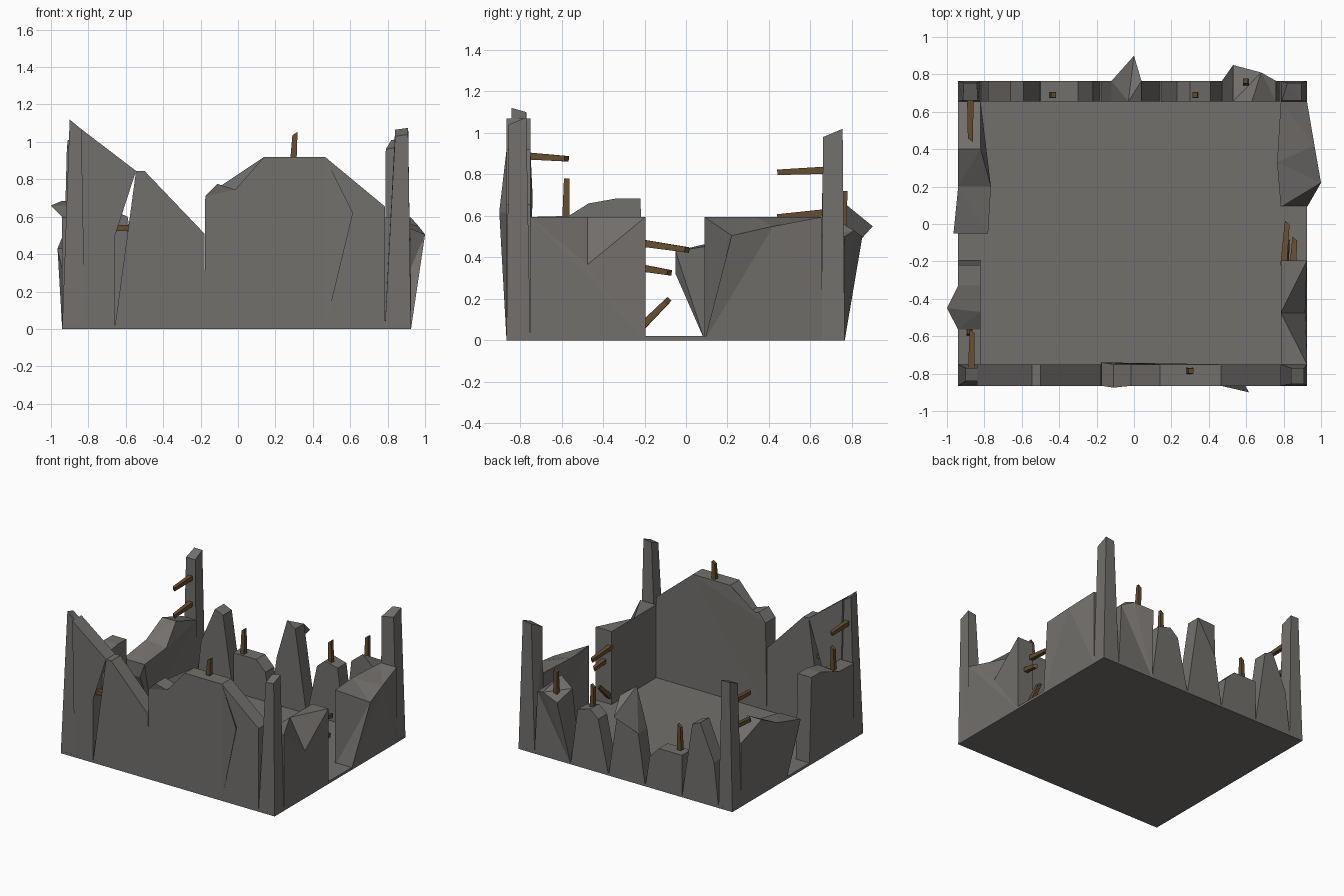
import bpy, bmesh
from mathutils import Vector

def material(name, color):
    m = bpy.data.materials.new(name)
    m.diffuse_color = color
    return m

STONE = material("stone", (0.17, 0.16, 0.15, 1))
WOOD = material("wood", (0.13, 0.075, 0.03, 1))

def finish(bm, name, mat):
    bmesh.ops.recalc_face_normals(bm, faces=bm.faces)
    me = bpy.data.meshes.new(name)
    bm.to_mesh(me)
    bm.free()
    me.materials.append(mat)
    ob = bpy.data.objects.new(name, me)
    bpy.context.collection.objects.link(ob)

def loft(name, low, high, mat):
    """Solid between two matching loops of points."""
    bm = bmesh.new()
    a = [bm.verts.new(p) for p in low]
    b = [bm.verts.new(p) for p in high]
    n = len(a)
    caps = [bm.faces.new(a), bm.faces.new(b)]
    sides = [bm.faces.new((a[i], a[(i + 1) % n], b[(i + 1) % n], b[i])) for i in range(n)]
    bmesh.ops.triangulate(bm, faces=caps if n > 4 else caps + sides)
    if n > 4:
        bmesh.ops.triangulate(bm, faces=[f for f in bm.faces if len(f.verts) > 3])
    finish(bm, name, mat)

# outer and inner plane of each wall, and whether it runs along x
WALLS = {"front": (-0.865, -0.75, True), "back": (0.765, 0.655, True),
         "left": (-0.94, -0.82, False), "right": (0.925, 0.785, False)}

def panel(name, wall, profile, outer={}, inner={}):
    """Broken wall piece; outer / inner replace single corners by (u, depth, z)."""
    o, i, along_x = WALLS[wall]
    def loop(depth, moved):
        pts = []
        for k, (u, z) in enumerate(profile):
            u, d, z = moved.get(k, (u, depth, z))
            pts.append((u, d, z) if along_x else (d, u, z))
        return pts
    loft(f"{wall}_wall_{name}", loop(o, outer), loop(i, inner), STONE)

def post(name, x0, x1, y0, y1, top):
    base = [(x0, y0, 0), (x1, y0, 0), (x1, y1, 0), (x0, y1, 0)]
    loft(name, base, top, STONE)

def beam(name, p, q, w=0.035):
    """Splintered timber from p to q with a slanted, narrower end."""
    p, q = Vector(p), Vector(q)
    d = (q - p).normalized()
    s = d.cross(Vector((0, 0, 1)) if abs(d.z) < 0.8 else Vector((0, 1, 0))).normalized()
    t = d.cross(s)
    sq = [(-1, -1), (1, -1), (1, 1), (-1, 1)]
    low = [p + (s * a + t * b) * w / 2 for a, b in sq]
    high = [q + (s * a + t * b) * w * 0.38 - d * (0.02 if a > 0 else 0) for a, b in sq]
    loft(name, low, high, WOOD)

# Floor slab
post("floor", -0.94, 0.925, -0.865, 0.765,
     [(-0.94, -0.865, 0.02), (0.925, -0.865, 0.02), (0.925, 0.765, 0.02), (-0.94, 0.765, 0.02)])

# Corner posts
post("front_left_post", -0.94, -0.82, -0.865, -0.75,
     [(-0.90, -0.84, 1.12), (-0.84, -0.84, 1.07), (-0.84, -0.77, 1.06), (-0.90, -0.77, 1.10)])
post("front_right_post", 0.785, 0.925, -0.865, -0.75,
     [(0.84, -0.855, 1.03), (0.91, -0.855, 1.04), (0.91, -0.77, 1.075), (0.84, -0.77, 1.065)])
post("back_right_post", 0.785, 0.925, 0.655, 0.765,
     [(0.79, 0.66, 0.96), (0.895, 0.66, 0.98), (0.895, 0.755, 1.02), (0.82, 0.755, 1.01)])
post("back_left_post", -0.94, -0.82, 0.655, 0.765,
     [(-0.915, 0.66, 0.97), (-0.835, 0.66, 0.97), (-0.84, 0.755, 1.01), (-0.91, 0.755, 1.01)])

# Front wall
panel("slope", "front", [(-0.82, 0), (-0.66, 0), (-0.66, 0.65), (-0.545, 0.845), (-0.84, 1.07)])
panel("wedge", "front", [(-0.66, 0), (-0.5, 0), (-0.5, 0.845), (-0.545, 0.845)])
panel("shard", "front", [(-0.5, 0), (-0.18, 0), (-0.18, 0.51), (-0.5, 0.845), (-0.36, 0.49)])
panel("gable", "front", [(-0.18, 0), (0.465, 0), (0.465, 0.92), (0.14, 0.92), (-0.015, 0.745),
      (-0.11, 0.775), (-0.175, 0.71)], {5: (-0.11, -0.875, 0.775)}, {6: (-0.175, -0.74, 0.71)})
panel("end", "front", [(0.465, 0), (0.785, 0), (0.785, 0.655), (0.465, 0.92), (0.53, 0.58)],
      {4: (0.615, -0.9, 0.62)})

# Back wall
panel("end", "back", [(0.785, 0), (0.47, 0), (0.53, 0.54), (0.63, 0.62), (0.76, 0.5)],
      {2: (0.53, 0.85, 0.5), 3: (0.68, 0.81, 0.53)})
panel("stump", "back", [(0.47, 0), (0.14, 0), (0.23, 0.42), (0.30, 0.48), (0.41, 0.45)])
panel("spike", "back", [(0.14, 0), (-0.18, 0), (-0.12, 0.40), (-0.03, 0.71), (0.04, 0.66)],
      {3: (0.0, 0.9, 0.55)})
panel("low", "back", [(-0.18, 0), (-0.5, 0), (-0.5, 0.33), (-0.30, 0.33), (-0.22, 0.25)])
panel("peak", "back", [(-0.5, 0), (-0.82, 0), (-0.78, 0.35), (-0.66, 0.63), (-0.59, 0.60)])

# Left wall
panel("back_part", "left", [(0.655, 0), (0.09, 0), (-0.05, 0.32), (-0.05, 0.43), (0.2, 0.49),
      (0.40, 0.59), (0.655, 0.50)], {3: (-0.05, -0.965, 0.43)},
      {3: (-0.05, -0.78, 0.43), 4: (0.2, -0.765, 0.47)})
panel("front_part", "left", [(-0.195, 0), (-0.75, 0), (-0.75, 0.595), (-0.565, 0.60),
      (-0.47, 0.66), (-0.33, 0.685), (-0.22, 0.685)], {4: (-0.45, -1.0, 0.66)})

# Right wall
panel("front_part", "right", [(-0.75, 0), (-0.195, 0), (-0.195, 0.595), (-0.475, 0.595),
      (-0.75, 0.595)], {3: (-0.475, 0.915, 0.365)})
panel("back_part", "right", [(0.09, 0), (0.655, 0), (0.655, 0.595), (0.37, 0.595), (0.09, 0.595)],
      {4: (0.22, 1.0, 0.505), 3: (0.42, 0.965, 0.55)}, {3: (0.33, 0.765, 0.595)})

# Broken timbers
BEAMS = [((-0.68, -0.81, 0.54), (-0.42, -0.81, 0.535)),
         ((0.295, -0.785, 0.88), (0.305, -0.785, 1.055)),
         ((-0.435, 0.69, 0.30), (-0.43, 0.69, 0.53)),
         ((0.33, 0.69, 0.40), (0.325, 0.69, 0.64)),
         ((0.60, 0.755, 0.48), (0.595, 0.765, 0.72)),
         ((-0.87, -0.78, 0.89), (-0.865, -0.565, 0.875)),
         ((-0.88, -0.58, 0.56), (-0.88, -0.575, 0.78)),
         ((-0.875, 0.67, 0.82), (-0.875, 0.44, 0.81)),
         ((-0.875, 0.67, 0.615), (-0.875, 0.44, 0.595)),
         ((0.80, -0.22, 0.47), (0.82, 0.015, 0.435)),
         ((0.85, -0.22, 0.35), (0.86, -0.07, 0.325)),
         ((0.81, -0.21, 0.07), (0.82, -0.08, 0.20))]
for k, (p, q) in enumerate(BEAMS):
    beam(f"broken_timber_{k + 1}", p, q)
